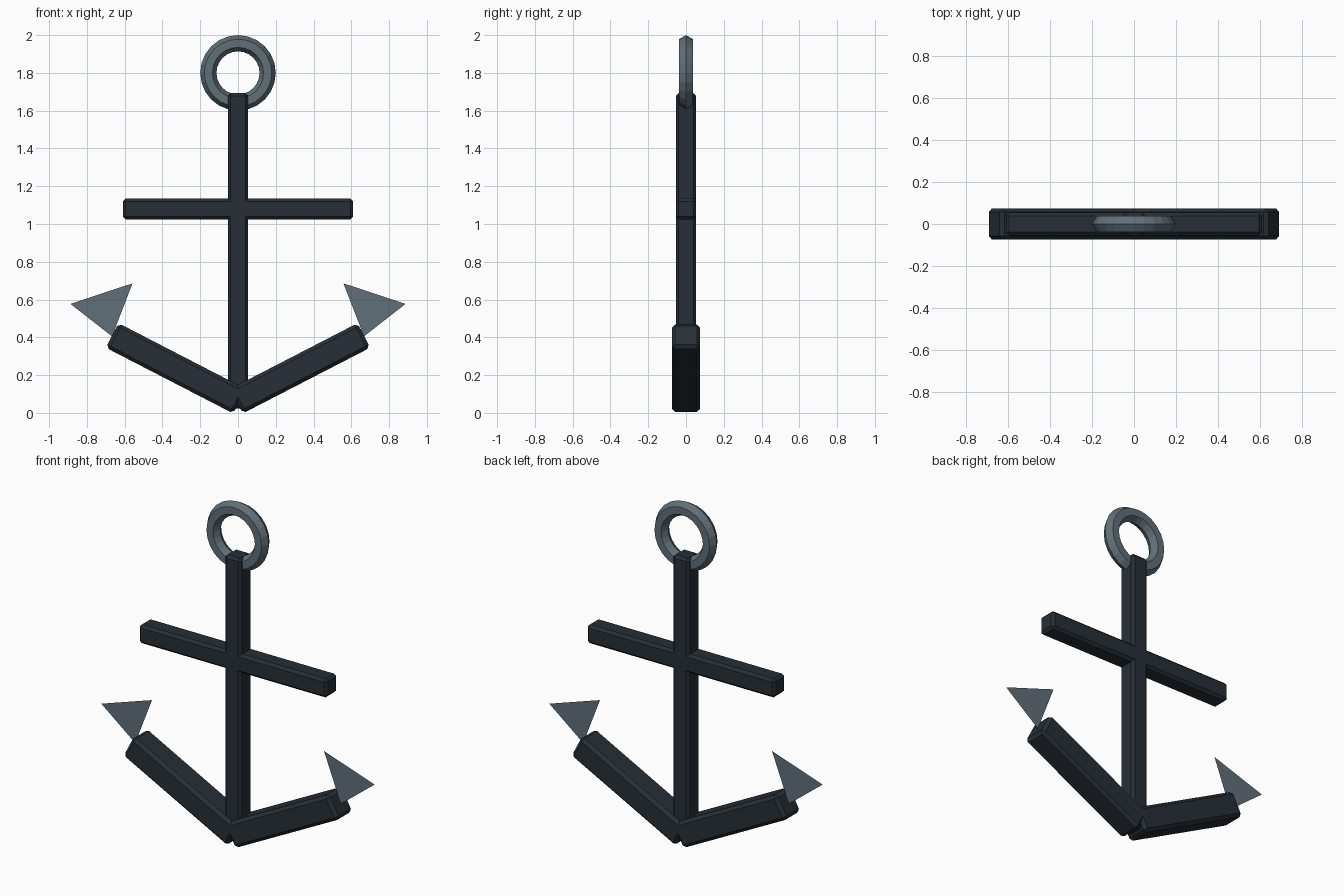
import bpy, math

if "Cube" in bpy.data.objects:
    bpy.data.objects.remove(bpy.data.objects["Cube"])


def material(name, rgb):
    m = bpy.data.materials.new(name)
    m.diffuse_color = (*rgb, 1)
    m.use_nodes = True
    m.node_tree.nodes["Principled BSDF"].inputs["Base Color"].default_value = m.diffuse_color
    return m


dark = material("dark_iron", (0.02, 0.028, 0.037))
light = material("worn_steel", (0.12, 0.16, 0.19))


def bar(name, loc, size, bevel, tilt=0):
    """Chamfered box, tilted in the front plane."""
    bpy.ops.mesh.primitive_cube_add(size=1, location=loc, rotation=(0, tilt, 0))
    ob = bpy.context.object
    ob.name = name
    ob.scale = size
    bpy.ops.object.transform_apply(location=False, rotation=False, scale=True)
    mod = ob.modifiers.new("chamfer", 'BEVEL')
    mod.width = bevel
    mod.segments = 1
    ob.data.materials.append(dark)
    return ob


# Upright shank and horizontal stock
bar("shank", (0, 0, 0.858), (0.108, 0.108, 1.67), 0.015)
bar("stock", (0, 0, 1.08), (1.22, 0.108, 0.11), 0.015)

# Faceted ring at the top
bpy.ops.mesh.primitive_torus_add(major_radius=0.157, minor_radius=0.043,
                                 major_segments=24, minor_segments=6,
                                 location=(0, 0, 1.8),
                                 rotation=(math.pi / 2, 0, 0))
ring = bpy.context.object
ring.name = "ring"
ring.data.materials.append(light)

# Arms and flat triangular flukes on both sides
for side, label in ((1, "right"), (-1, "left")):
    bar(label + "_arm", (side * 0.329, 0, 0.236), (0.76, 0.15, 0.146), 0.018,
        -side * math.radians(27.3))
    tri = [(0.667, 0.405), (0.887, 0.577), (0.558, 0.686)]
    me = bpy.data.meshes.new(label + "_fluke")
    me.from_pydata([(side * x, 0, z) for x, z in tri], [],
                   [(0, 1, 2) if side > 0 else (2, 1, 0)])
    me.materials.append(light)
    bpy.context.collection.objects.link(bpy.data.objects.new(label + "_fluke", me))
